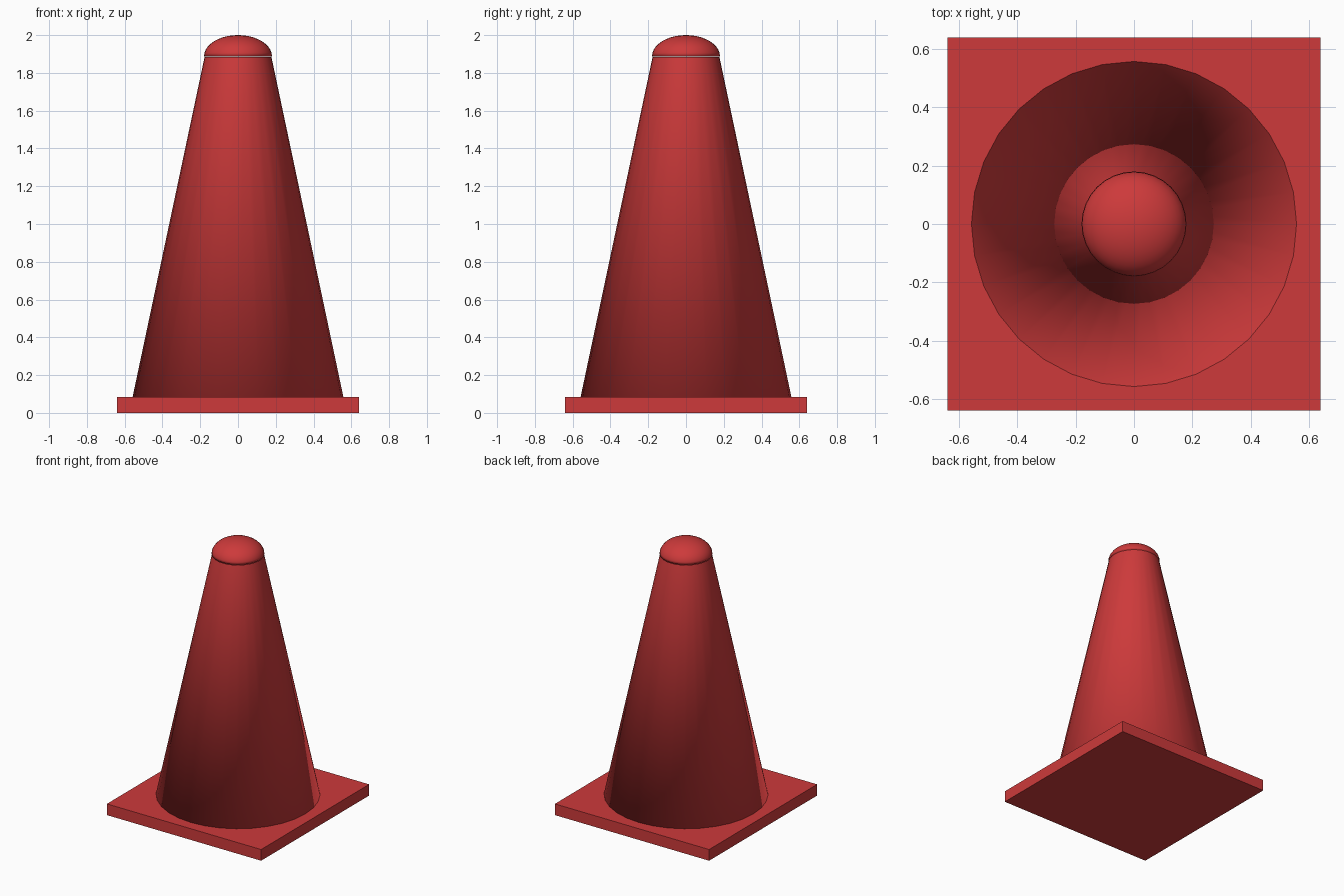
import bpy, bmesh
from math import sin, cos, pi

default = bpy.data.objects.get("Cube")
if default:
    bpy.data.objects.remove(default, do_unlink=True)

SEGMENTS = 32
BASE_HALF, BASE_TOP = 0.64, 0.084
DOME_BASE, DOME_RADIUS = 1.888, 0.18

red = bpy.data.materials.new("cone red")
red.use_nodes = True
colour = (0.61, 0.042, 0.043, 1)
red.diffuse_color = colour
red.node_tree.nodes["Principled BSDF"].inputs["Base Color"].default_value = colour


def add_object(name, bm, smooth):
    bmesh.ops.recalc_face_normals(bm, faces=bm.faces)
    for face in bm.faces:
        face.smooth = smooth
    mesh = bpy.data.meshes.new(name)
    bm.to_mesh(mesh)
    bm.free()
    mesh.materials.append(red)
    obj = bpy.data.objects.new(name, mesh)
    bpy.context.collection.objects.link(obj)
    return obj


def lathe(name, profile):
    """Turn (radius, height) points about z, with a flat cap on the first ring."""
    bm = bmesh.new()
    rings = []
    for r, z in profile:
        if r < 1e-5:
            rings.append([bm.verts.new((0, 0, z))] * SEGMENTS)
        else:
            angles = [2 * pi * i / SEGMENTS for i in range(SEGMENTS)]
            rings.append([bm.verts.new((r * cos(a), r * sin(a), z)) for a in angles])
    for low, high in zip(rings, rings[1:]):
        for i in range(SEGMENTS):
            j = (i + 1) % SEGMENTS
            corners = [low[i], low[j], high[j], high[i]]
            bm.faces.new(list(dict.fromkeys(corners)))
    bm.faces.new(rings[0][::-1])
    return add_object(name, bm, True)


# Square base plate
bm = bmesh.new()
bmesh.ops.create_cube(bm, size=1)
bmesh.ops.scale(bm, vec=(2 * BASE_HALF, 2 * BASE_HALF, BASE_TOP), verts=bm.verts)
bmesh.ops.translate(bm, vec=(0, 0, BASE_TOP / 2), verts=bm.verts)
add_object("base_plate", bm, False)

# Tapered body, open at the top
lathe("cone_body", [(0.558, BASE_TOP), (0.177, 1.884)])

# Flattened dome closing the tip, above a fine seam
steps = 10
dome = [(DOME_RADIUS * cos(pi / 2 * k / steps),
         DOME_BASE + (2 - DOME_BASE) * sin(pi / 2 * k / steps))
        for k in range(steps + 1)]
lathe("dome_tip", dome)
